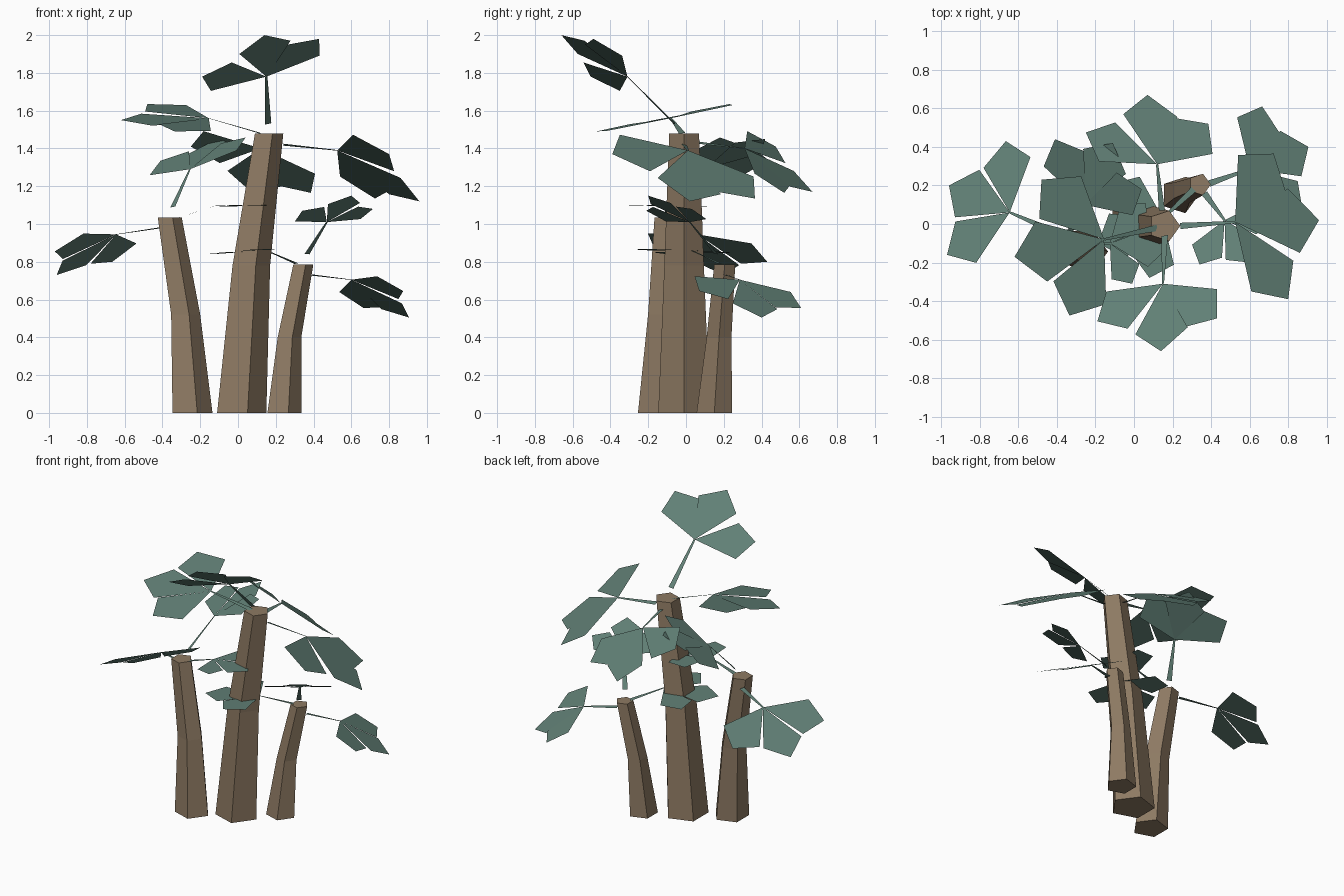
import bpy
import bmesh
import math
from mathutils import Vector, Matrix

cube = bpy.data.objects.get("Cube")
if cube:
    bpy.data.objects.remove(cube, do_unlink=True)


def make_material(name, rgb):
    material = bpy.data.materials.new(name)
    material.use_nodes = True
    color = (*rgb, 1)
    material.diffuse_color = color
    shader = next(n for n in material.node_tree.nodes if n.type == "BSDF_PRINCIPLED")
    shader.inputs["Base Color"].default_value = color
    shader.inputs["Roughness"].default_value = 0.9
    return material


BARK = make_material("brown bark", (0.27, 0.195, 0.125))
LEAF = make_material("grey green leaf", (0.12, 0.215, 0.18))


def add_object(name, bm, material):
    mesh = bpy.data.meshes.new(name)
    bm.to_mesh(mesh)
    bm.free()
    mesh.materials.append(material)
    obj = bpy.data.objects.new(name, mesh)
    bpy.context.collection.objects.link(obj)
    return obj


def make_trunk(name, rings, sides=5):
    """Loft a five-sided trunk through rings of (x, y, z, radius)."""
    bm = bmesh.new()
    loops = []
    for x, y, z, radius in rings:
        loop = []
        for i in range(sides):
            angle = math.tau * i / sides
            loop.append(bm.verts.new((x + radius * math.cos(angle),
                                      y + radius * math.sin(angle), z)))
        loops.append(loop)
    for lower, upper in zip(loops, loops[1:]):
        for i in range(sides):
            j = (i + 1) % sides
            bm.faces.new((lower[i], lower[j], upper[j], upper[i]))
    bm.faces.new(list(reversed(loops[0])))
    bm.faces.new(loops[-1])
    return add_object(name, bm, BARK)


def make_leaf(name, stalk_base, hub, tips):
    """Three flat kite leaflets around a hub, held by a tapering ribbon stalk."""
    base, hub = Vector(stalk_base), Vector(hub)
    axes = [Vector(tip) - hub for tip in tips]
    normal = axes[0].cross(axes[-1]).normalized()
    if normal.z < 0:
        normal.negate()
    bm = bmesh.new()

    def add_face(points):
        face = bm.faces.new([bm.verts.new(p) for p in points])
        face.normal_update()
        if face.normal.dot(normal) < 0:
            face.normal_flip()

    # leaflets
    half_angle = math.radians(26)
    for axis in axes:
        side_a, side_b = [Matrix.Rotation(turn, 3, normal) @ axis * 0.78
                          for turn in (-half_angle, half_angle)]
        add_face((hub, hub + side_a, hub + axis, hub + side_b))

    # stalk
    across = normal.cross(hub - base).normalized()
    add_face((base - across * 0.017, base + across * 0.017,
              hub + across * 0.006, hub - across * 0.006))
    return add_object(name, bm, LEAF)


# trunks
make_trunk("middle_trunk", [(0.006, -0.01, 0, 0.144),
                            (0.06, -0.01, 0.78, 0.11),
                            (0.157, -0.01, 1.48, 0.083)])
make_trunk("right_trunk", [(-0.252, -0.143, 0, 0.117),
                           (-0.285, -0.12, 0.52, 0.085),
                           (-0.368, -0.1, 1.035, 0.07)])
make_trunk("left_trunk", [(0.236, 0.15, 0, 0.099),
                          (0.266, 0.175, 0.4, 0.069),
                          (0.34, 0.205, 0.785, 0.0585)])

# leaves of the middle trunk
make_leaf("middle_leaf_front", (0.16, -0.06, 1.53), (0.15, -0.31, 1.78),
          [(-0.19, -0.505, 1.78), (0.14, -0.66, 2.0), (0.43, -0.49, 1.98)])
make_leaf("middle_leaf_back", (0.145, 0.07, 1.43), (0.12, 0.31, 1.4),
          [(-0.25, 0.475, 1.41), (0.07, 0.67, 1.17), (0.386, 0.52, 1.165)])
make_leaf("middle_leaf_left", (0.24, -0.01, 1.42), (0.525, 0.01, 1.39),
          [(0.8, -0.39, 1.37), (0.96, 0.02, 1.12), (0.725, 0.365, 1.135)])
make_leaf("middle_leaf_right", (0.12, -0.02, 1.48), (-0.155, -0.08, 1.56),
          [(-0.48, 0.23, 1.635), (-0.62, -0.17, 1.55), (-0.335, -0.475, 1.49)])

# leaves of the right trunk
make_leaf("right_leaf_outer", (-0.41, -0.04, 0.98), (-0.645, 0.06, 0.945),
          [(-0.665, 0.43, 0.8), (-0.96, 0.2, 0.73), (-0.97, -0.16, 0.855)])
make_leaf("right_leaf_back", (-0.345, -0.06, 1.09), (-0.255, 0.1, 1.29),
          [(-0.41, 0.44, 1.335), (-0.11, 0.42, 1.45), (0.04, 0.18, 1.458)])
make_leaf("right_leaf_inner", (-0.31, -0.1, 1.035), (-0.125, -0.1, 1.095),
          [(-0.01, -0.31, 1.1), (0.17, -0.13, 1.1), (0.06, 0.11, 1.095)])

# leaves of the left trunk
make_leaf("left_leaf_front", (0.365, 0.16, 0.84), (0.47, 0.02, 1.01),
          [(0.34, -0.21, 1.07), (0.6, -0.2, 1.15), (0.715, 0.03, 1.08)])
make_leaf("left_leaf_outer", (0.39, 0.21, 0.73), (0.6, 0.285, 0.705),
          [(0.665, 0.61, 0.555), (0.905, 0.4, 0.505), (0.875, 0.07, 0.645)])
make_leaf("left_leaf_inner", (0.31, 0.18, 0.79), (0.15, 0.03, 0.86),
          [(0.08, -0.28, 0.865), (-0.186, -0.1, 0.84), (-0.11, 0.21, 0.845)])
